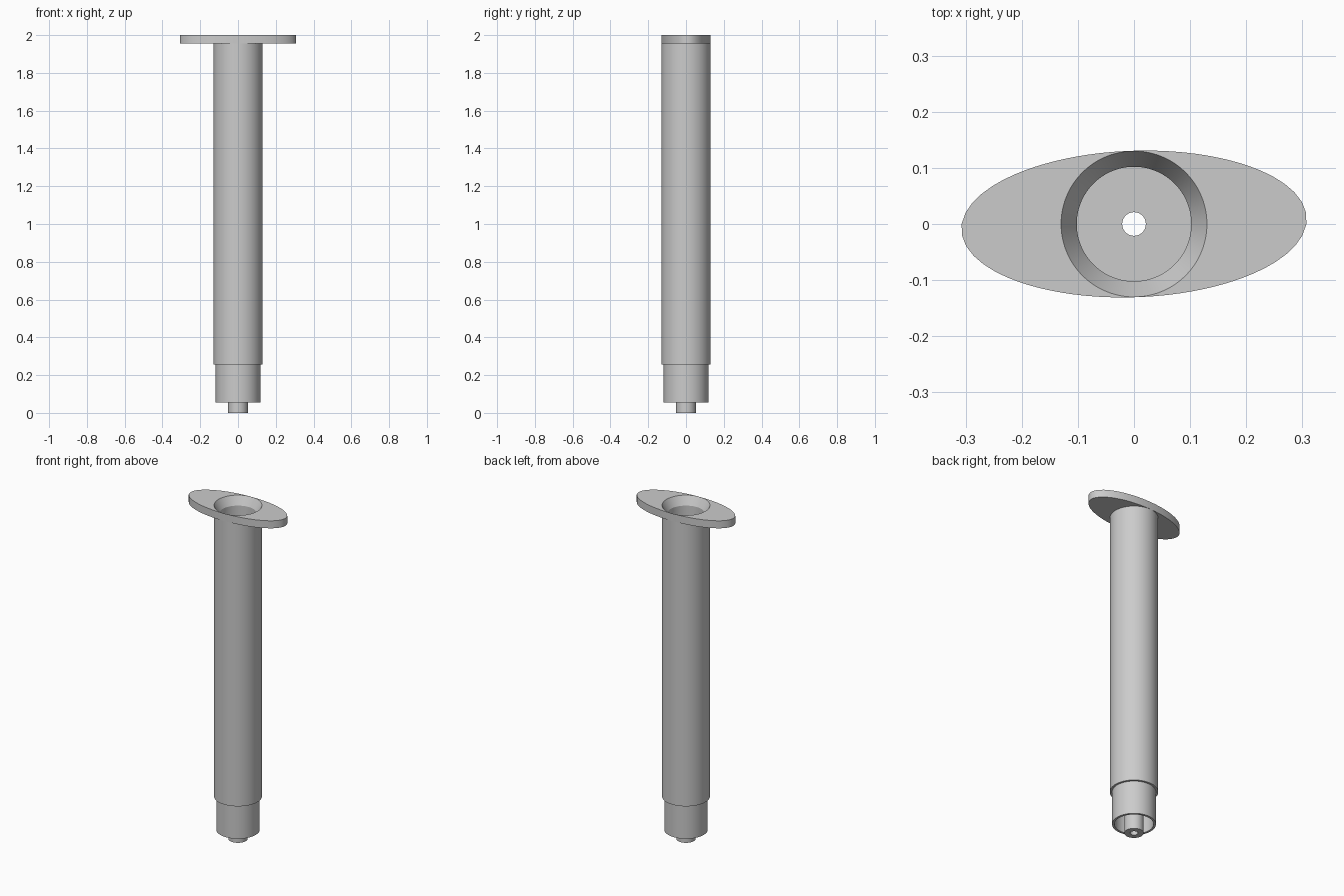
import bpy
import bmesh
from math import cos, sin, pi, radians, hypot

old = bpy.data.objects.get("Cube")
if old:
    bpy.data.objects.remove(old, do_unlink=True)

SEGMENTS = 96

plastic = bpy.data.materials.new("grey_plastic")
plastic.use_nodes = True
GREY = (0.6, 0.6, 0.6, 1)
plastic.diffuse_color = GREY
plastic.node_tree.nodes["Principled BSDF"].inputs["Base Color"].default_value = GREY


def circle(r):
    return lambda t: r


def ellipse(a, b, turn):
    """Polar radius of an ellipse turned about z."""
    return lambda t: a * b / hypot(b * cos(t - turn), a * sin(t - turn))


def skin(name, sections, closed=True):
    """Join rings given as (polar radius function, height) into a surface."""
    bm = bmesh.new()
    angles = [2 * pi * i / SEGMENTS for i in range(SEGMENTS)]
    rings = [[bm.verts.new((f(t) * cos(t), f(t) * sin(t), z)) for t in angles]
             for f, z in sections]
    pairs = list(zip(rings, rings[1:]))
    if closed:
        pairs.append((rings[-1], rings[0]))
    for low, high in pairs:
        for i in range(SEGMENTS):
            j = (i + 1) % SEGMENTS
            bm.faces.new((low[i], low[j], high[j], high[i]))
    bmesh.ops.recalc_face_normals(bm, faces=bm.faces)
    mesh = bpy.data.meshes.new(name)
    bm.to_mesh(mesh)
    bm.free()
    mesh.materials.append(plastic)
    obj = bpy.data.objects.new(name, mesh)
    bpy.context.collection.objects.link(obj)
    bpy.ops.object.select_all(action='DESELECT')
    obj.select_set(True)
    bpy.context.view_layer.objects.active = obj
    bpy.ops.object.shade_smooth_by_angle(angle=radians(25))
    return obj


# Hollow barrel with stepped collar, nozzle, through hole and flared mouth
profile = [
    (0.021, 0), (0.052, 0), (0.052, 0.25),          # nozzle
    (0.105, 0.25), (0.105, 0.055),                  # collar inside
    (0.118, 0.055), (0.118, 0.255),                 # collar outside
    (0.13, 0.255), (0.13, 2),                       # barrel outside
    (0.102, 1.95), (0.102, 0.28), (0.021, 0.28),    # mouth, bore and floor
]
skin("barrel", [(circle(r), z) for r, z in profile])

# Oval finger flange, slightly turned, fitted around the barrel mouth
oval = ellipse(0.308, 0.1305, radians(2))
bore = circle(0.13)
skin("finger_flange", [(bore, 1.955), (oval, 1.955), (oval, 2), (bore, 2)], closed=False)
